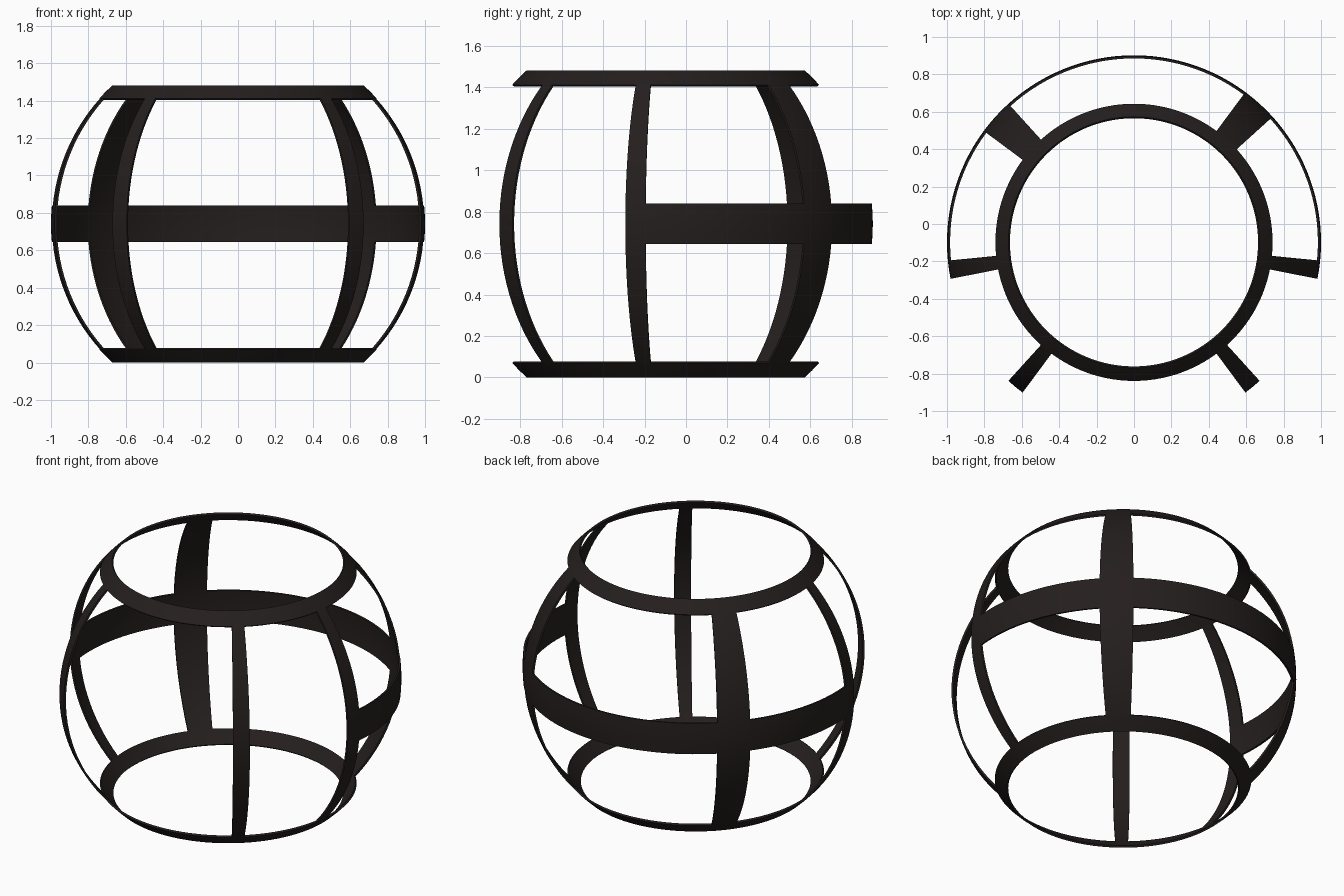
import bpy, bmesh
from math import sin, cos, radians

if "Cube" in bpy.data.objects:
    bpy.data.objects.remove(bpy.data.objects["Cube"])

R, CY, CZ = 1.0, -0.098, 0.741   # outer sphere radius and centre
THICK = 0.012
STEP = 5.625                     # angular module of the cage, degrees

mat = bpy.data.materials.new("dark_metal")
mat.diffuse_color = (0.018, 0.013, 0.013, 1)
mat.use_nodes = True
mat.node_tree.nodes["Principled BSDF"].inputs["Base Color"].default_value = mat.diffuse_color


def band(name, lon0, lon1, lat0, lat1):
    """Curved strip of the spherical shell between two longitudes / latitudes."""
    closed = lon1 - lon0 >= 360
    nu = max(2, round((lon1 - lon0) / STEP * 2))
    nv = max(2, round((lat1 - lat0) / STEP * 2))
    bm = bmesh.new()
    rows = []
    for i in range(nu if closed else nu + 1):
        a = radians(lon0 + (lon1 - lon0) * i / nu)
        col = []
        for j in range(nv + 1):
            b = radians(lat0 + (lat1 - lat0) * j / nv)
            col.append(bm.verts.new((R * cos(b) * cos(a), CY + R * cos(b) * sin(a), CZ + R * sin(b))))
        rows.append(col)
    for i in range(nu):
        p, q = rows[i], rows[(i + 1) % len(rows)]
        for j in range(nv):
            bm.faces.new((p[j], q[j], q[j + 1], p[j + 1]))
    me = bpy.data.meshes.new(name)
    bm.to_mesh(me)
    bm.free()
    ob = bpy.data.objects.new(name, me)
    bpy.context.collection.objects.link(ob)
    me.materials.append(mat)
    # thicken inwards, then smooth with sharp rims
    mod = ob.modifiers.new("thickness", 'SOLIDIFY')
    mod.thickness, mod.offset = THICK, -1
    bpy.ops.object.select_all(action='DESELECT')
    bpy.context.view_layer.objects.active = ob
    ob.select_set(True)
    bpy.ops.object.modifier_apply(modifier=mod.name)
    bpy.ops.object.shade_smooth_by_angle(angle=radians(30))
    return ob


LOW, HIGH = 7.5 * STEP, 8.5 * STEP

# top and bottom rings
band("top_ring", 0, 360, LOW, HIGH)
band("bottom_ring", 0, 360, -HIGH, -LOW)

# upright ribs: narrow front and side pairs, wide back pair (slightly asymmetric)
ribs = {
    "front_right_rib": (-9.5, -8.5), "front_left_rib": (40.5, 41.5),
    "side_right_rib": (-2, -1), "side_left_rib": (33, 34),
    "back_right_rib": (7.5, 9.5), "back_left_rib": (23.5, 25.5),
}
for name, (a, b) in ribs.items():
    band(name, a * STEP, b * STEP, -LOW, LOW)

# belt around the back half, in sections between the ribs
belt = {"belt_right": (-1, 7.5), "belt_back": (9.5, 23.5), "belt_left": (25.5, 33)}
for name, (a, b) in belt.items():
    band(name, a * STEP, b * STEP, -STEP, STEP)
